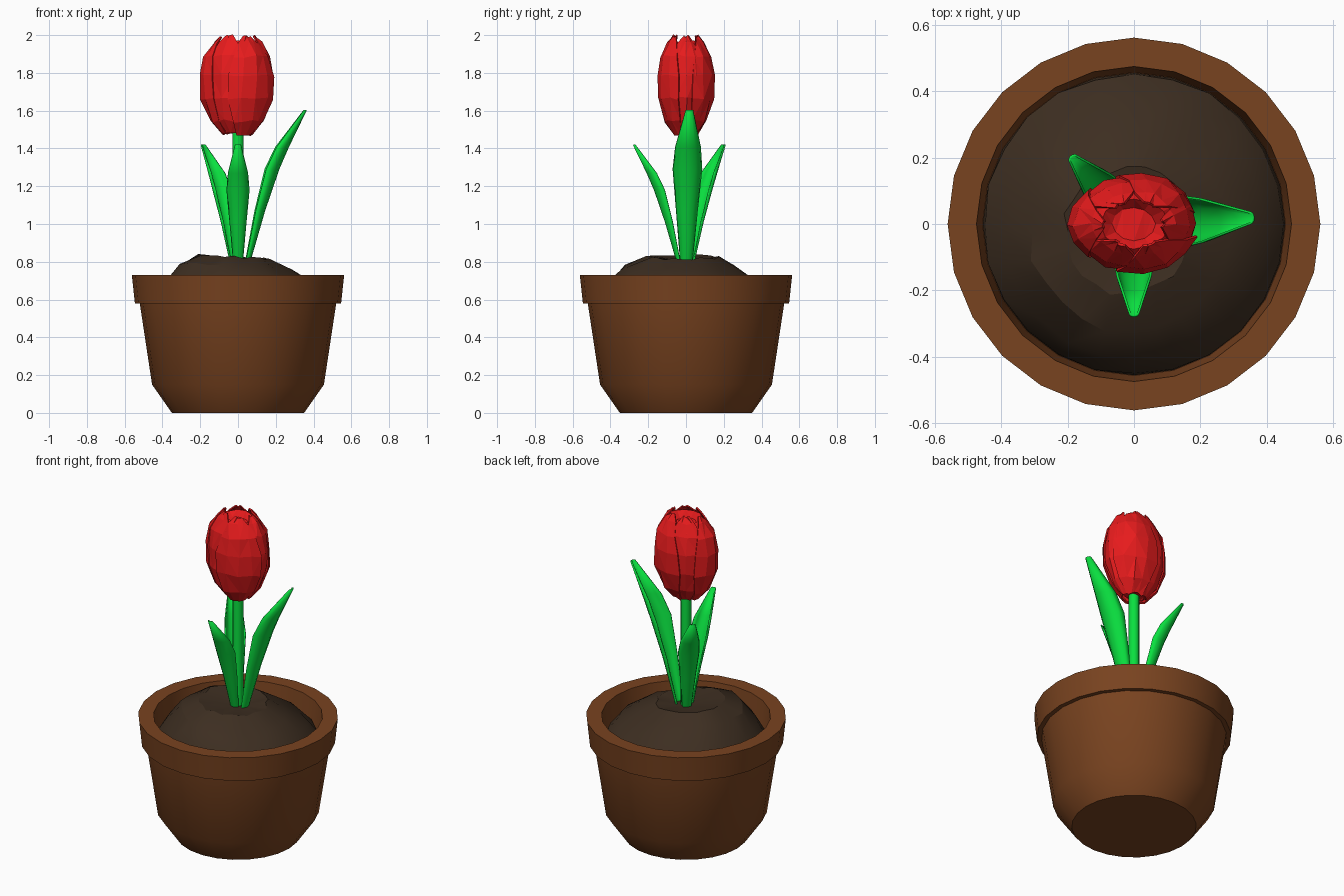
import bpy, bmesh, math, random
from math import cos, sin, radians, pi

if "Cube" in bpy.data.objects:
    bpy.data.objects.remove(bpy.data.objects["Cube"])

random.seed(4)


def material(name, rgb):
    m = bpy.data.materials.new(name)
    m.diffuse_color = (*rgb, 1)
    m.use_nodes = True
    m.node_tree.nodes["Principled BSDF"].inputs["Base Color"].default_value = m.diffuse_color
    return m


TERRACOTTA = material("terracotta", (0.19, 0.056, 0.014))
EARTH = material("earth", (0.046, 0.027, 0.015))
GREEN = material("green", (0.003, 0.74, 0.05))
RED = material("red", (0.80, 0.011, 0.012))


def loft(name, rows, mat, closed=True, caps=True, smooth=None, thickness=0, tris=False):
    """Skin a list of point rows; closed rows become rings."""
    bm = bmesh.new()
    vr = [[bm.verts.new(p) for p in row] for row in rows]
    n = len(rows[0])
    for a, b in zip(vr, vr[1:]):
        for i in range(n if closed else n - 1):
            j = (i + 1) % n
            bm.faces.new((a[i], a[j], b[j], b[i]))
    if closed and caps:
        bm.faces.new(vr[0])
        bm.faces.new(vr[-1])
    if tris:
        bmesh.ops.triangulate(bm, faces=bm.faces[:])
    bmesh.ops.recalc_face_normals(bm, faces=bm.faces[:])
    me = bpy.data.meshes.new(name)
    bm.to_mesh(me)
    bm.free()
    me.materials.append(mat)
    ob = bpy.data.objects.new(name, me)
    bpy.context.collection.objects.link(ob)
    if thickness:
        s = ob.modifiers.new("thickness", 'SOLIDIFY')
        s.thickness = thickness
        s.offset = 0
    if smooth:
        bpy.ops.object.select_all(action='DESELECT')
        ob.select_set(True)
        bpy.context.view_layer.objects.active = ob
        bpy.ops.object.shade_smooth_by_angle(angle=radians(smooth))
    return ob


def ring(r, z, n, sx=1, sy=1, cx=0, cy=0, jitter=0, jz=0):
    pts = []
    for i in range(n):
        a = 2 * pi * i / n
        rr = r * (1 + random.uniform(-jitter, jitter))
        pts.append((cx + rr * sx * cos(a), cy + rr * sy * sin(a),
                    z + random.uniform(-jz, jz)))
    return pts


# Pot with a thick rim and a hidden inner floor
pot = [(0.35, 0), (0.455, 0.15), (0.52, 0.58), (0.546, 0.58),
       (0.562, 0.73), (0.475, 0.73), (0.457, 0.56)]
loft("pot", [ring(r, z, 24) for r, z in pot], TERRACOTTA, smooth=30)

# Soil mound, lumpy and slightly off centre
soil = [ring(0.456, 0.57, 24),
        ring(0.452, 0.61, 24, jitter=0.01, jz=0.01),
        ring(0.395, 0.69, 24, cy=-0.015, jitter=0.02, jz=0.01),
        ring(0.30, 0.772, 24, cx=-0.01, cy=-0.03, jitter=0.04, jz=0.008),
        ring(0.19, 0.825, 24, cx=-0.02, cy=-0.02, jitter=0.06, jz=0.006),
        ring(0.06, 0.805, 24)]
soil = [[(x, y, z - 0.06 * x * (z > 0.75)) for x, y, z in row] for row in soil]
loft("soil", soil, EARTH, smooth=25)

# Stem
loft("stem", [ring(0.03, z, 12) for z in (0.76, 1.52)], GREEN, smooth=40)


# Leaves: channelled blades given by height, rib distance, edge distance, half width
BLADE = [(-0.04, 0.035, 0.022, 0.018), (0.0, 0.05, 0.032, 0.024),
         (0.2, 0.108, 0.07, 0.042), (0.37, 0.166, 0.112, 0.058),
         (0.46, 0.205, 0.155, 0.05), (0.61, 0.278, 0.268, 0.013)]


def leaf(name, angle, scale):
    ca, sa = cos(radians(angle)), sin(radians(angle))
    rows = []
    for h, rib, edge, w in BLADE:
        row = []
        for i in range(7):
            t = -pi / 2 + pi * i / 6
            d = (edge + (rib - edge) * cos(t)) * scale
            s = w * sin(t) * scale
            row.append((d * ca - s * sa, d * sa + s * ca, 0.81 + h * scale))
        rows.append(row)
    loft(name, rows, GREEN, closed=False, smooth=40, thickness=0.007)


leaf("leaf_right", 3, 1.3)
leaf("leaf_front", -90, 1)
leaf("leaf_back_left", 133, 1)

# Flower core with a sunken top
SX, SY = 1.07, 0.82
core = [(0.06, 1.49), (0.12, 1.56), (0.158, 1.68), (0.163, 1.8),
        (0.14, 1.91), (0.095, 1.965), (0.06, 1.93)]
loft("flower_core", [ring(r, z, 12, SX, SY, jitter=0.04, jz=0.008) for r, z in core],
     RED, tris=True)

# Petals: height, radius, half angle
PETAL = [(1.48, 0.07, 34), (1.55, 0.13, 42), (1.67, 0.172, 46), (1.79, 0.176, 44),
         (1.89, 0.158, 38), (1.96, 0.115, 28), (1.995, 0.085, 10)]


def petal(name, angle, scale, lift):
    rows = []
    for z, r, half in PETAL:
        row = []
        for i in range(5):
            k = i / 2 - 1
            a = radians(angle + half * k + random.uniform(-3, 3))
            rr = r * scale * (1 - 0.04 * abs(k) + random.uniform(-0.035, 0.035))
            row.append((rr * SX * cos(a), rr * SY * sin(a),
                        z + lift + random.uniform(-0.008, 0.008)))
        rows.append(row)
    loft(name, rows, RED, closed=False, thickness=0.008, tris=True)


for i in range(3):
    petal(f"outer_petal_{i + 1}", 60 + 120 * i, 1.04, -0.005)
    petal(f"inner_petal_{i + 1}", 120 * i, 0.98, 0.0)
